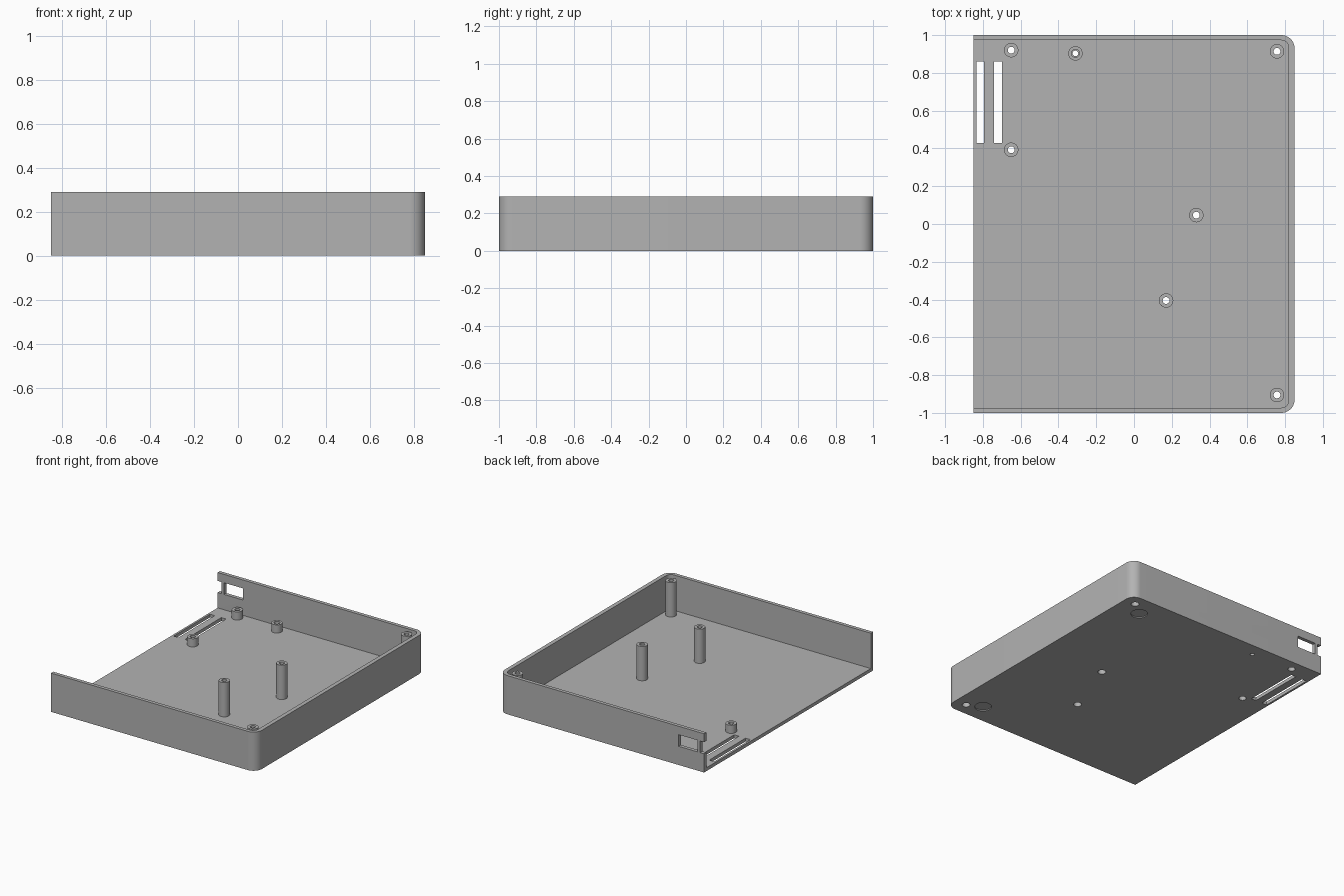
import bpy, bmesh, math

if "Cube" in bpy.data.objects:
    bpy.data.objects.remove(bpy.data.objects["Cube"])

X, Y, H, FLOOR = 0.85, 1.0, 0.29, 0.025

grey = bpy.data.materials.new("mid_grey")
grey.use_nodes = True
grey.diffuse_color = (0.45, 0.45, 0.45, 1)
grey.node_tree.nodes["Principled BSDF"].inputs["Base Color"].default_value = grey.diffuse_color


def make_object(name, bm):
    bmesh.ops.recalc_face_normals(bm, faces=bm.faces)
    mesh = bpy.data.meshes.new(name)
    bm.to_mesh(mesh)
    bm.free()
    mesh.materials.append(grey)
    obj = bpy.data.objects.new(name, mesh)
    bpy.context.collection.objects.link(obj)
    return obj


def prism(name, outline, z0, z1):
    bm = bmesh.new()
    base = bm.faces.new([bm.verts.new((x, y, z0)) for x, y in outline])
    top = bmesh.ops.extrude_face_region(bm, geom=[base])["geom"]
    verts = [v for v in top if isinstance(v, bmesh.types.BMVert)]
    bmesh.ops.translate(bm, verts=verts, vec=(0, 0, z1 - z0))
    return make_object(name, bm)


def box(name, x0, x1, y0, y1, z0, z1):
    return prism(name, [(x0, y0), (x1, y0), (x1, y1), (x0, y1)], z0, z1)


def circle(x, y, r, start=0, sweep=360, steps=32):
    angles = [math.radians(start + sweep * i / steps) for i in range(steps + 1)]
    pts = [(x + r * math.cos(a), y + r * math.sin(a)) for a in angles]
    return pts[:-1] if sweep == 360 else pts


def rounded_outline(x0, x1, y, r):
    """Rectangle with the two corners at its +x end rounded."""
    return ([(x0, -y)] + circle(x1 - r, r - y, r, -90, 90, 12)
            + circle(x1 - r, y - r, r, 0, 90, 12) + [(x0, y)])


def smooth(obj):
    bpy.ops.object.select_all(action="DESELECT")
    obj.select_set(True)
    bpy.context.view_layer.objects.active = obj
    bpy.ops.object.shade_smooth_by_angle(angle=math.radians(30))


def cut(target, cutter):
    cutter.hide_render = True
    bpy.context.view_layer.objects.active = target
    mod = target.modifiers.new("cut", "BOOLEAN")
    mod.operation, mod.solver, mod.object = "DIFFERENCE", "EXACT", cutter
    bpy.ops.object.modifier_apply(modifier=mod.name)
    bpy.data.objects.remove(cutter)


def post(name, x, y, height, bore, base_bore, step):
    """Hollow round post with a stepped bore, spun about its axis."""
    bm = bmesh.new()
    R, z = 0.038, FLOOR - 0.003
    profile = [(R, z), (R, height), (bore, height), (bore, step), (base_bore, step), (base_bore, z)]
    rings = [[bm.verts.new((px, py, pz)) for px, py in circle(x, y, r)] for r, pz in profile]
    for a, b in zip(rings, rings[1:] + rings[:1]):
        for i in range(len(a)):
            j = (i + 1) % len(a)
            bm.faces.new((a[i], a[j], b[j], b[i]))
    smooth(make_object(name, bm))


# Tray: rounded block hollowed out, open at the -x end
tray = prism("tray", rounded_outline(-X, X, Y, 0.07), 0, H)
cut(tray, prism("cavity", rounded_outline(-X - 0.1, X - 0.031, Y - 0.027, 0.04), FLOOR, H + 0.1))

# Floor slots
for x0 in (-0.835, -0.74):
    cut(tray, box("slot", x0, x0 + 0.04, 0.43, 0.86, -0.1, FLOOR + 0.02))

# Window and end notch in the back wall, leaving a thin bar between
for x0, x1 in ((-X - 0.1, -0.818), (-0.797, -0.64)):
    cut(tray, box("opening", x0, x1, 0.95, 1.1, 0.14, 0.227))

# Shallow round foot recesses underneath
for y in (-0.85, 0.83):
    cut(tray, prism("recess", circle(0.65, y, 0.058), -0.1, 0.008))

# Posts and their floor holes: x, y, height, bore, lower bore, step height
TALL, SHORT = 0.282, 0.086
posts = {
    "back_corner_post": (0.757, 0.914, TALL, 0.018, 0.028, 0.06),
    "front_corner_post": (0.757, -0.905, TALL, 0.018, 0.028, 0.06),
    "inner_post_a": (0.33, 0.047, TALL, 0.018, 0.028, 0.06),
    "inner_post_b": (0.17, -0.405, TALL, 0.018, 0.028, 0.06),
    "short_post_a": (-0.65, 0.92, SHORT, 0.018, 0.026, 0.05),
    "short_post_b": (-0.65, 0.393, SHORT, 0.018, 0.026, 0.05),
    "short_post_c": (-0.31, 0.903, SHORT, 0.021, 0.015, 0.03),
}
for name, spec in posts.items():
    cut(tray, prism("hole", circle(spec[0], spec[1], spec[4]), -0.1, FLOOR + 0.02))
    post(name, *spec)
smooth(tray)
